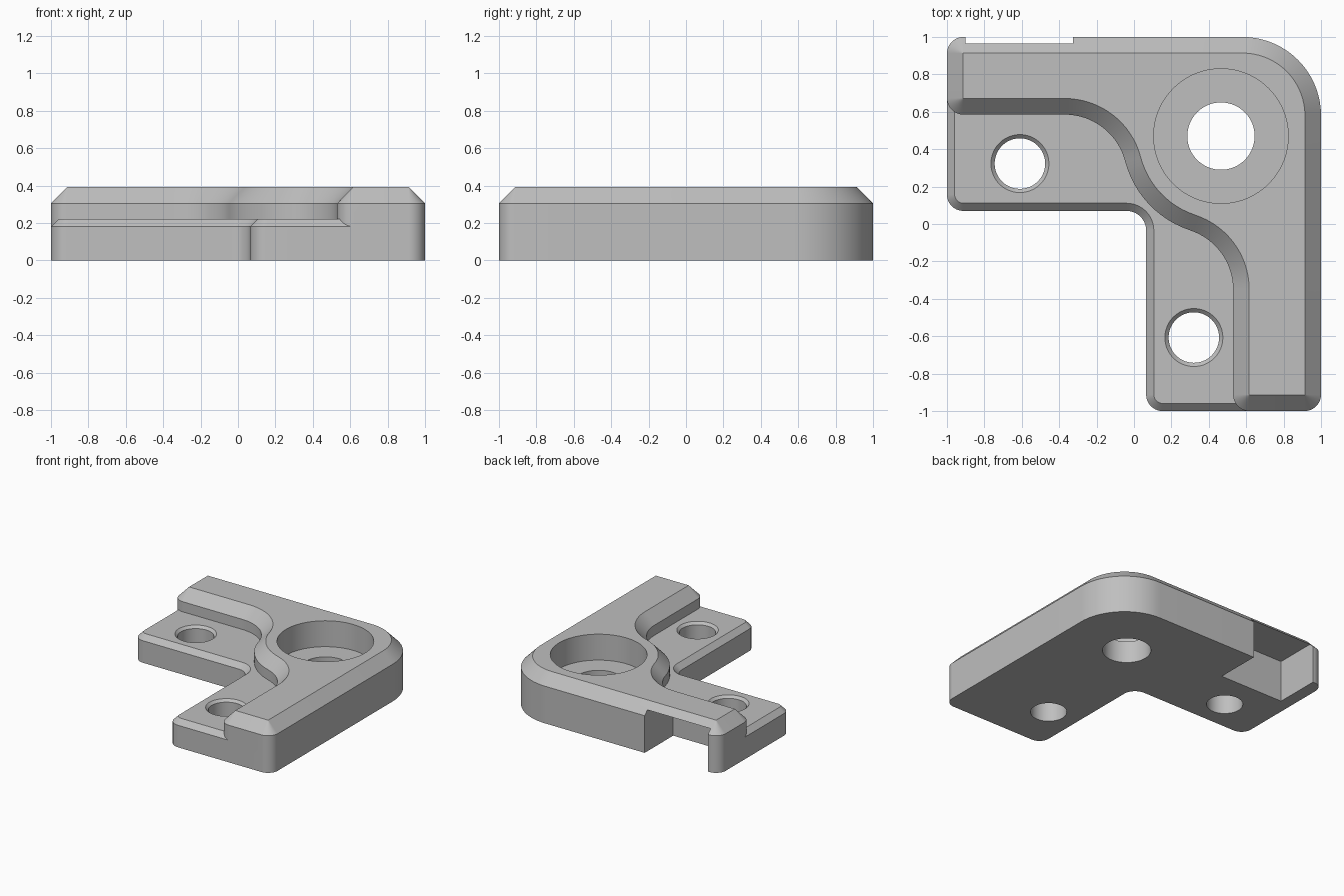
import bpy
import bmesh
from math import atan2, ceil, cos, degrees, radians, sin

old = bpy.data.objects.get("Cube")
if old:
    bpy.data.objects.remove(old, do_unlink=True)

grey = bpy.data.materials.new("plain grey")
grey.use_nodes = True
colour = (0.52, 0.52, 0.52, 1)
grey.diffuse_color = colour
grey.node_tree.nodes["Principled BSDF"].inputs["Base Color"].default_value = colour


def outline(arcs, inset):
    """Points of a closed path of arcs; clockwise arcs are concave."""
    points = []
    for cx, cy, r, start, end in arcs:
        radius = r - inset if end > start else r + inset
        steps = max(8, ceil(abs(end - start) / 5))
        count = steps if abs(end - start) == 360 else steps + 1
        for i in range(count):
            a = radians(start + (end - start) * i / steps)
            points.append((cx + radius * cos(a), cy + radius * sin(a)))
    return points


def solid(name, arcs, levels):
    """Loft an outline through (height, inset) levels and cap it."""
    bm = bmesh.new()
    rings = [[bm.verts.new((x, y, z)) for x, y in outline(arcs, inset)]
             for z, inset in levels]
    for low, high in zip(rings, rings[1:]):
        n = len(low)
        for i in range(n):
            j = (i + 1) % n
            bm.faces.new((low[i], low[j], high[j], high[i]))
    bm.faces.new(rings[0][::-1])
    bm.faces.new(rings[-1])
    bmesh.ops.recalc_face_normals(bm, faces=bm.faces)
    mesh = bpy.data.meshes.new(name)
    bm.to_mesh(mesh)
    bm.free()
    mesh.materials.append(grey)
    ob = bpy.data.objects.new(name, mesh)
    bpy.context.collection.objects.link(ob)
    return ob


def combine(target, tool, operation):
    bpy.context.view_layer.objects.active = target
    mod = target.modifiers.new(operation, "BOOLEAN")
    mod.operation = operation
    mod.solver = "EXACT"
    mod.object = tool
    bpy.ops.object.modifier_apply(modifier=mod.name)
    bpy.data.objects.remove(tool, do_unlink=True)


R = 0.088           # small corner radius
LEFT = -1 + R
RIGHT = 1 - R
BOSS = (0.465, 0.47)

# Corners shared by the plate and the raised body
shared = [(RIGHT, LEFT, R, 270, 360),
          (0.58, 0.58, 0.42, 0, 90),
          (LEFT, RIGHT, R, 90, 180)]

# Low L-shaped plate
plate_arcs = [(LEFT, 0.07 + R, R, 180, 270),
              (-0.04, -0.035, 0.105, 90, 0),
              (0.065 + R, LEFT, R, 180, 270)] + shared
plate = solid("low_plate", plate_arcs, [(0, 0), (0.181, 0), (0.222, 0.041)])

# Raised body with an S-shaped inner wall wrapping the boss
fillet_a = (-0.37, 0.252)
fillet_b = (0.198, -0.35)
angle_a = degrees(atan2(BOSS[1] - fillet_a[1], BOSS[0] - fillet_a[0]))
angle_b = degrees(atan2(BOSS[1] - fillet_b[1], BOSS[0] - fillet_b[0]))
body_arcs = [(LEFT, 0.585 + R, R, 180, 270),
             (*fillet_a, 0.333, 90, angle_a),
             (*BOSS, 0.53, 180 + angle_a, 180 + angle_b),
             (*fillet_b, 0.332, angle_b, 0),
             (0.53 + R, LEFT, R, 180, 270)] + shared
body = solid("corner_bracket", body_arcs, [(0, 0), (0.305, 0), (0.393, 0.086)])
combine(body, plate, "UNION")

# Stepped hole through the boss
bore = solid("boss_bore", [(*BOSS, 0.18, 0, 360)],
             [(-0.1, 0), (0.18, 0), (0.18, -0.18), (0.5, -0.18)])
combine(body, bore, "DIFFERENCE")

# Chamfered screw holes in the low plate
for x, y in ((-0.61, 0.323), (0.32, -0.607)):
    hole = solid("screw_hole", [(x, y, 0.135, 0, 360)],
                 [(-0.1, 0), (0.202, 0), (0.222, -0.02), (0.3, -0.02)])
    combine(body, hole, "DIFFERENCE")

# Pocket open to the back and underside
bpy.ops.mesh.primitive_cube_add(size=1, location=(-0.6125, 0.865, 0.12))
pocket = bpy.context.object
pocket.name = "back_pocket"
pocket.scale = (0.575, 0.47, 0.44)
pocket.data.materials.append(grey)
bpy.context.view_layer.update()
combine(body, pocket, "DIFFERENCE")

bpy.ops.object.select_all(action="DESELECT")
body.select_set(True)
bpy.context.view_layer.objects.active = body
bpy.ops.object.shade_smooth_by_angle(angle=radians(25))
